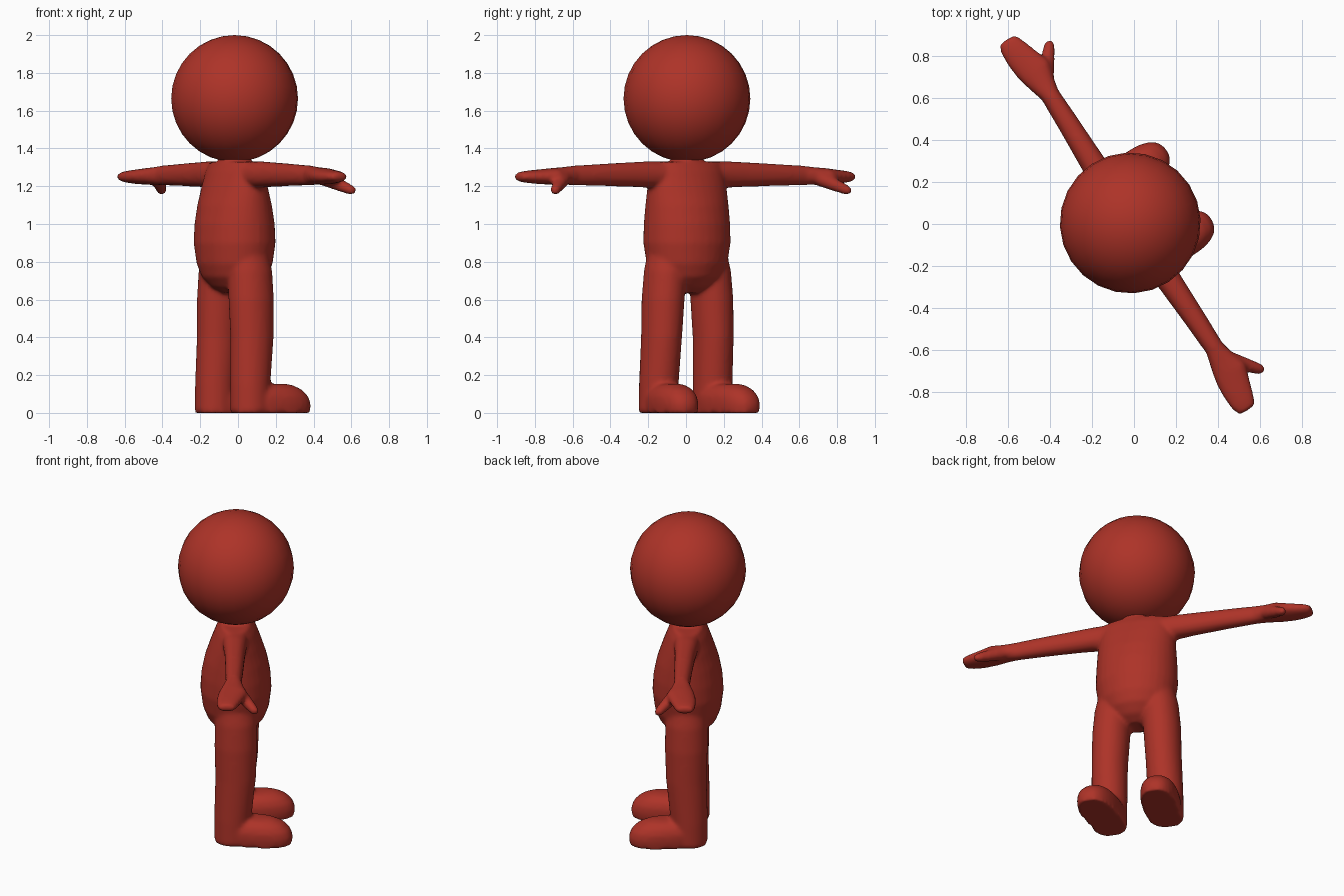
import bpy, bmesh, math
from mathutils import Vector

if "Cube" in bpy.data.objects:
    bpy.data.objects.remove(bpy.data.objects["Cube"])

YAW = math.radians(-57)          # the figure stands turned about z
ORIGIN = (-0.018, 0.005, 0)
X, Y, Z = Vector((1, 0, 0)), Vector((0, 1, 0)), Vector((0, 0, 1))

red = bpy.data.materials.new("red")
red.diffuse_color = (0.42, 0.033, 0.021, 1)
red.use_nodes = True
red.node_tree.nodes["Principled BSDF"].inputs["Base Color"].default_value = red.diffuse_color


def loft(bm, rings, u, v, power=2.0, n=32):
    """Closed skin through superellipse rings given as (centre, half_u, half_v)."""
    loops = []
    for c, hu, hv in rings:
        loop = []
        for i in range(n):
            t = 2 * math.pi * i / n
            cu, sv = math.cos(t), math.sin(t)
            pu = math.copysign(abs(cu) ** (2 / power), cu) * hu
            pv = math.copysign(abs(sv) ** (2 / power), sv) * hv
            loop.append(bm.verts.new(Vector(c) + u * pu + v * pv))
        loops.append(loop)
    for a, b in zip(loops, loops[1:]):
        for i in range(n):
            j = (i + 1) % n
            bm.faces.new((a[i], a[j], b[j], b[i]))
    bm.faces.new(loops[0][::-1])
    bm.faces.new(loops[-1])


def finish(name, bm):
    bmesh.ops.recalc_face_normals(bm, faces=bm.faces)
    me = bpy.data.meshes.new(name)
    bm.to_mesh(me)
    bm.free()
    me.materials.append(red)
    for p in me.polygons:
        p.use_smooth = True
    ob = bpy.data.objects.new(name, me)
    bpy.context.collection.objects.link(ob)
    ob.location, ob.rotation_euler = ORIGIN, (0, 0, YAW)
    return ob


body = bmesh.new()

# torso: rounded belly narrowing to the shoulders
torso = [(.635, .06, .06), (.665, .13, .115), (.72, .19, .165), (.79, .222, .192),
         (.9, .241, .206), (1.0, .24, .2), (1.1, .235, .18), (1.2, .23, .146),
         (1.28, .22, .115), (1.33, .2, .085)]
loft(body, [((0, 0, z), a, b) for z, a, b in torso], X, Y)

# neck
loft(body, [((0, 0, 1.28), .1, .09), ((0, 0, 1.35), .082, .082), ((0, 0, 1.42), .09, .09)], X, Y)

for s in (-1, 1):
    # leg: z, side offset, forward offset, half width, half depth
    leg = [(0, .172, -.012, .103, .108), (.15, .17, -.012, .103, .108), (.4, .163, .004, .104, .118),
           (.6, .154, .005, .109, .124), (.75, .14, .005, .109, .122), (.88, .12, 0, .1, .11)]
    loft(body, [((s * a, b, z), ha, hb) for z, a, b, ha, hb in leg], X, Y)

    # foot: stacked outlines, toes turned slightly outward
    ahead = Vector((s * .12, 1, 0)).normalized()
    side = Vector((ahead.y, -ahead.x, 0))
    heel = Vector((s * .165, 0, 0))
    foot = [(0, -.1, .335, .106), (.05, -.1, .338, .11), (.09, -.1, .322, .107),
            (.125, -.08, .285, .09), (.147, -.05, .235, .062), (.154, -.02, .2, .03)]
    loft(body, [(heel + ahead * (lo + hi) / 2 + Z * z, hw, (hi - lo) / 2)
                for z, lo, hi, hw in foot], side, ahead, 2.4)

    # arm and flat mitten hand: reach, forward, height, half depth, half height
    arm = [(.08, 0, 1.262, .08, .066), (.25, .003, 1.262, .067, .07), (.34, .006, 1.262, .06, .066),
           (.55, .01, 1.26, .052, .058), (.72, .012, 1.257, .046, .052), (.79, .01, 1.255, .064, .046),
           (.86, .012, 1.252, .084, .044), (.94, -.005, 1.25, .075, .038),
           (1.01, -.015, 1.25, .062, .031), (1.055, -.018, 1.25, .044, .022)]
    loft(body, [((s * a, b, z), hb, hz) for a, b, z, hb, hz in arm], Y, Z, 2.2)

    # thumb: tapered peg pointing forward and down
    base, tip = Vector((s * .81, .045, 1.24)), Vector((s * .938, .152, 1.17))
    d = (tip - base).normalized()
    u = d.cross(Z).normalized()
    v = d.cross(u)
    thumb = [(0, .04), (.5, .033), (.85, .027), (1, .017)]
    loft(body, [(base.lerp(tip, t), r, r) for t, r in thumb], u, v)

# fuse all body parts into one softly blended skin
ob = finish("body", body)
fuse = ob.modifiers.new("fuse", 'REMESH')
fuse.mode = 'VOXEL'
fuse.voxel_size = 0.012
fuse.use_smooth_shade = True
soften = ob.modifiers.new("soften", 'SMOOTH')
soften.factor = 0.5
soften.iterations = 6

# head: large ball
head = bmesh.new()
bmesh.ops.create_uvsphere(head, u_segments=24, v_segments=16, radius=0.336)
bmesh.ops.translate(head, verts=head.verts, vec=(0, 0, 1.664))
finish("head", head)
